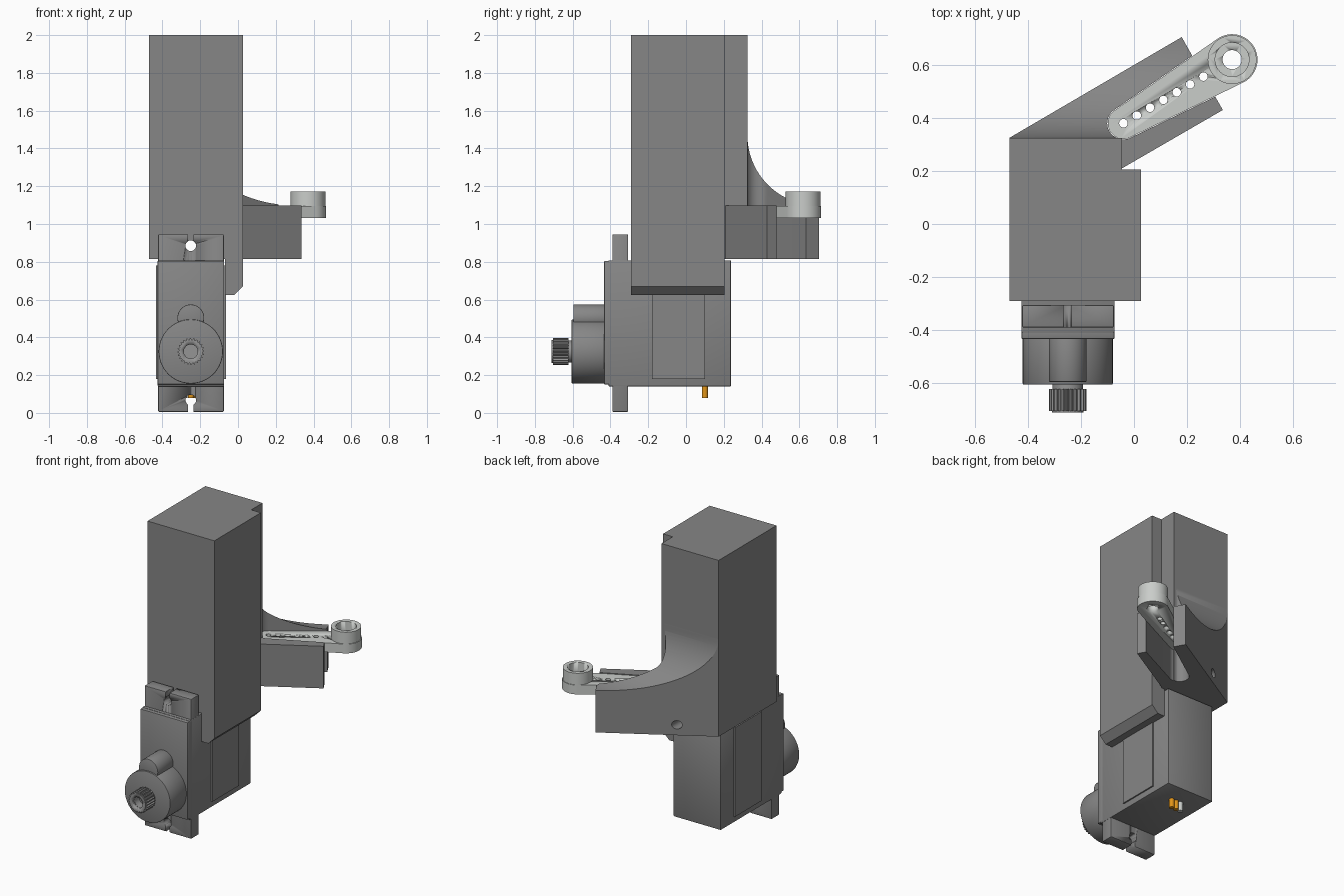
import bpy, bmesh, math
from mathutils import Vector

if "Cube" in bpy.data.objects:
    bpy.data.objects.remove(bpy.data.objects["Cube"])


def material(name, r, g, b):
    m = bpy.data.materials.new(name)
    m.diffuse_color = (r, g, b, 1)
    m.use_nodes = True
    m.node_tree.nodes["Principled BSDF"].inputs["Base Color"].default_value = m.diffuse_color
    return m


GREY = material("mid_grey", 0.24, 0.24, 0.24)
LIGHT = material("light_grey", 0.59, 0.61, 0.59)
STEEL = material("steel_grey", 0.30, 0.30, 0.30)
ORANGE = material("orange", 0.75, 0.30, 0.01)

AXES = {"x": lambda u, v, w: (w, u, v),
        "y": lambda u, v, w: (u, w, v),
        "z": lambda u, v, w: (u, v, w)}


def prism(name, pts, a, b, axis="z", mat=GREY, bevel=0, smooth=True):
    """Extrude a 2D outline from a to b along an axis."""
    put = AXES[axis]
    bm = bmesh.new()
    low = [bm.verts.new(put(u, v, a)) for u, v in pts]
    top = [bm.verts.new(put(u, v, b)) for u, v in pts]
    bm.faces.new(low)
    bm.faces.new(top)
    n = len(pts)
    for i in range(n):
        j = (i + 1) % n
        bm.faces.new((low[i], low[j], top[j], top[i]))
    bmesh.ops.recalc_face_normals(bm, faces=bm.faces)
    me = bpy.data.meshes.new(name)
    bm.to_mesh(me)
    bm.free()
    me.materials.append(mat)
    ob = bpy.data.objects.new(name, me)
    bpy.context.collection.objects.link(ob)
    if bevel:
        mod = ob.modifiers.new("bevel", "BEVEL")
        mod.width, mod.segments, mod.limit_method = bevel, 2, "ANGLE"
        apply(ob, mod)
    if smooth:
        activate(ob)
        bpy.ops.object.shade_smooth_by_angle(angle=math.radians(30))
    return ob


def activate(ob):
    bpy.ops.object.select_all(action="DESELECT")
    ob.select_set(True)
    bpy.context.view_layer.objects.active = ob


def apply(ob, mod):
    activate(ob)
    bpy.ops.object.modifier_apply(modifier=mod.name)


def boolean(ob, cutter, op="DIFFERENCE", keep=False):
    mod = ob.modifiers.new("cut", "BOOLEAN")
    mod.operation, mod.object, mod.solver = op, cutter, "EXACT"
    apply(ob, mod)
    cutter.hide_render = True
    if not keep:
        bpy.data.objects.remove(cutter)


def rect(u0, u1, v0, v1):
    return [(u0, v0), (u1, v0), (u1, v1), (u0, v1)]


def circle(u, v, r, n=48):
    return [(u + r * math.cos(2 * math.pi * i / n), v + r * math.sin(2 * math.pi * i / n))
            for i in range(n)]


def capsule(c1, r1, c2, r2, n=24):
    """Two arcs joined by their outer tangents."""
    d = Vector(c2) - Vector(c1)
    ang = math.atan2(d.y, d.x)
    t = math.acos((r1 - r2) / d.length)
    arcs = [(c2, r2, ang - t, ang + t), (c1, r1, ang + t, ang + 2 * math.pi - t)]
    return [(c[0] + r * math.cos(s + (e - s) * i / n), c[1] + r * math.sin(s + (e - s) * i / n))
            for c, r, s, e in arcs for i in range(n + 1)]


CX, GZ = -0.25, 0.325                       # servo centre line, output shaft height
ROOT, HUB = (-0.04, 0.38), (0.37, 0.62)     # horn ends

# Mounting block with a stepped back corner, and its side flange
block = prism("block", [(-0.47, -0.29), (0.027, -0.29), (0.027, 0.205), (-0.045, 0.205),
                        (-0.045, 0.325), (-0.47, 0.325)], 0.815, 2.0, smooth=False)
prism("side_flange", [(-0.069, 0.625), (-0.018, 0.625), (0.027, 0.67), (0.027, 0.83),
                      (-0.069, 0.83)], -0.29, 0.205, "y", smooth=False)

# Slanted arm with a slot shaped like the horn
arm = prism("arm", [(-0.47, 0.325), (-0.045, 0.21), (0.335, 0.43), (0.18, 0.705)],
            0.815, 1.098, smooth=False)
slot = prism("slot_cutter", capsule(ROOT, 0.061, HUB, 0.098), 0.7, 1.6)
boolean(arm, slot, keep=True)

# Concave fillet between the block and the arm
R = 0.372
curve = [(0.325 + R - R * math.cos(t), 1.098 + R - R * math.sin(t))
         for t in (math.pi / 2 * i / 24 for i in range(25))]
fillet = prism("arm_fillet", [(0.31, 1.05), (0.31, 1.098 + R)] + curve + [(0.325 + R, 1.05)],
               -0.6, 0.5, "x")
footprint = prism("footprint_cutter", [(-0.47, 0.315), (-0.047, 0.315), ROOT, (0.25, 0.55),
                                       (0.18, 0.705), (-0.47, 0.325)], 0.9, 1.7)
boolean(fillet, footprint, "INTERSECT")
boolean(fillet, slot)
activate(fillet)
bpy.ops.object.shade_smooth_by_angle(angle=math.radians(30))

# Servo case, face plate and side panels
prism("servo_case", rect(-0.425, -0.073, 0.14, 0.808), -0.41, 0.238, "y", bevel=0.005)
prism("face_plate", rect(-0.425, -0.073, 0.15, 0.805), -0.434, -0.38, "y", bevel=0.006)
for side, x in (("left", -0.434), ("right", -0.073)):
    prism(side + "_panel", rect(-0.18, 0.1, 0.18, 0.78), x, x + 0.009, "x", smooth=False)

# Mounting ears with keyhole slots
ears = prism("mounting_ears", rect(-0.423, -0.075, 0.005, 0.945), -0.39, -0.306, "y", bevel=0.006)
for z, edge in ((0.885, 1.0), (0.068, -0.1)):
    boolean(ears, prism("hole_cutter", circle(CX, z, 0.028, 32), -0.6, 0, "y"))
    boolean(ears, prism("gap_cutter", rect(CX - 0.015, CX + 0.015, min(z, edge), max(z, edge)),
                        -0.6, 0, "y"))

# Screw hole running through the block and arm
for part in (block, arm):
    boolean(part, prism("screw_cutter", circle(CX, 0.885, 0.028, 32), -0.7, 0.9, "y"))
    activate(part)
    bpy.ops.object.shade_smooth_by_angle(angle=math.radians(25))

# Gear housing
prism("gear_housing", circle(CX, GZ, 0.17, 64), -0.606, -0.42, "y", bevel=0.005)
prism("small_gear_housing", circle(CX, 0.503, 0.071), -0.596, -0.42, "y", bevel=0.004)

# Splined output shaft with a screw bore
prism("shaft_neck", circle(CX, GZ, 0.058), -0.63, -0.59, "y", STEEL)
TEETH = 24
outline = []
for i in range(TEETH * 4):
    a = 2 * math.pi * i / (TEETH * 4)
    r = 0.071 if i % 4 < 2 else 0.062
    outline.append((CX + r * math.cos(a), GZ + r * math.sin(a)))
shaft = prism("splined_shaft", outline, -0.705, -0.622, "y", STEEL, smooth=False)
tip = prism("shaft_tip", circle(CX, GZ, 0.06), -0.711, -0.69, "y", STEEL)
for part in (shaft, tip):
    boolean(part, prism("bore_cutter", circle(CX, GZ, 0.037, 32), -0.8, -0.64, "y"))

# Cable stubs below the case
for i, mat in enumerate((LIGHT, ORANGE, ORANGE)):
    prism("cable_%d" % (i + 1), circle(CX + (i - 1) * 0.034, 0.1, 0.016, 16), 0.08, 0.15, "z", mat)

# Horn lever with its row of holes
horn = prism("horn", capsule(ROOT, 0.059, HUB, 0.096), 1.032, 1.094, "z", LIGHT)
for i in range(7):
    x, y = ROOT[0] + 0.0503 * i, ROOT[1] + 0.0293 * i
    boolean(horn, prism("hole_cutter", circle(x, y, 0.016, 20), 0.9, 1.3))
boolean(horn, prism("bore_cutter", circle(*HUB, 0.036, 32), 0.9, 1.3))

# Horn hub with a wide recess
hub = prism("horn_hub", circle(*HUB, 0.092), 1.085, 1.172, "z", LIGHT)
boolean(hub, prism("recess_cutter", circle(*HUB, 0.064), 1.105, 1.3))
boolean(hub, prism("bore_cutter", circle(*HUB, 0.036, 32), 0.9, 1.3))

# Cut faces take the first material of their part
for ob in bpy.context.scene.objects:
    while len(ob.data.materials) > 1:
        ob.data.materials.pop()
    for p in ob.data.polygons:
        p.material_index = 0
